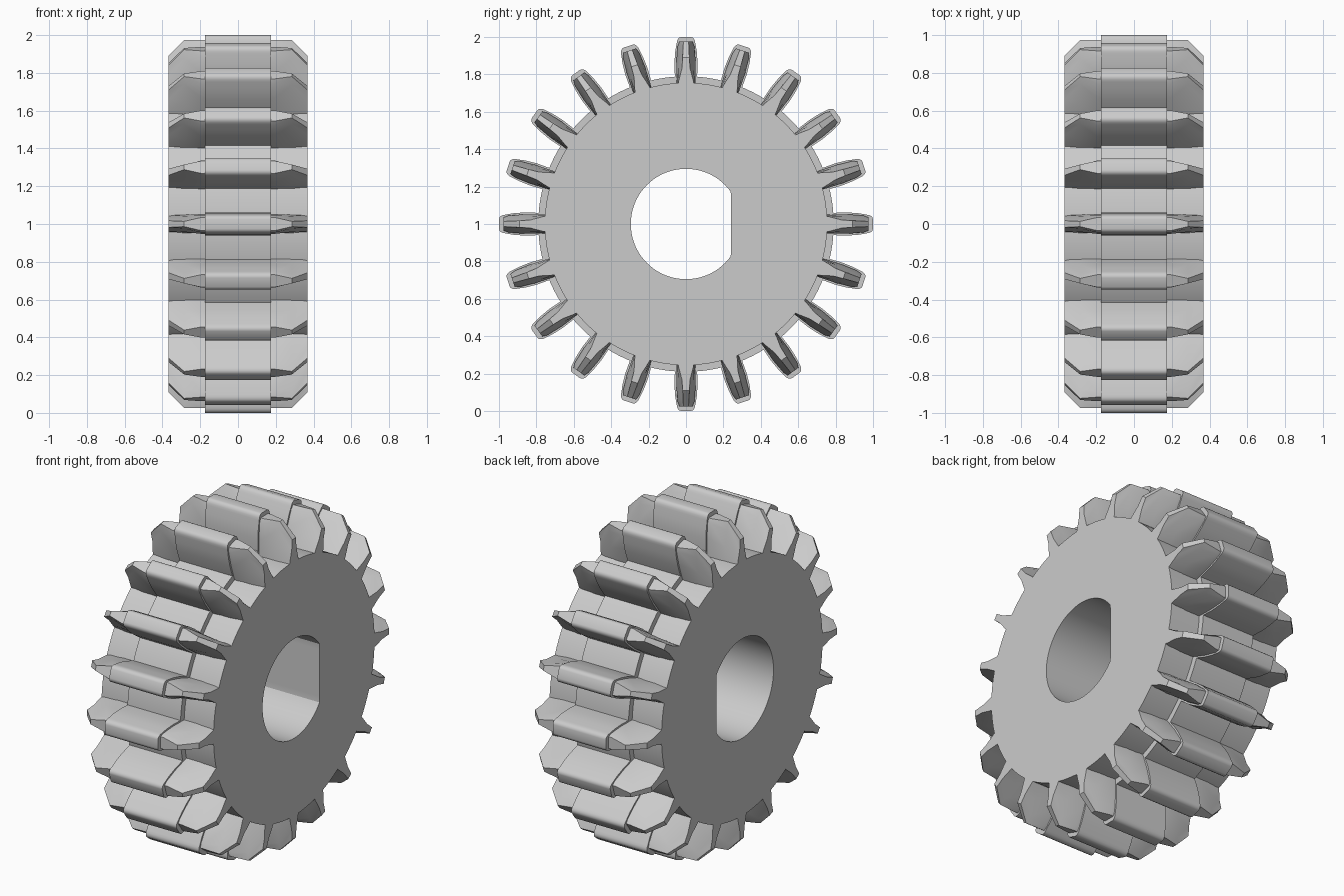
import bpy, bmesh, math
from mathutils import Vector

cube = bpy.data.objects.get("Cube")
if cube:
    bpy.data.objects.remove(cube)

TEETH = 20
HALF, MID = 0.368, 0.174          # half widths of the gear and its middle band
ROOT, MID_ROOT = 0.755, 0.79      # root radii of the ends and the middle band

steel = bpy.data.materials.new("grey_steel")
steel.use_nodes = True
GREY = (0.6, 0.6, 0.6, 1)
steel.diffuse_color = GREY
steel.node_tree.nodes["Principled BSDF"].inputs["Base Color"].default_value = GREY


def finish(bm, name):
    bmesh.ops.recalc_face_normals(bm, faces=bm.faces)
    mesh = bpy.data.meshes.new(name)
    bm.to_mesh(mesh)
    bm.free()
    mesh.materials.append(steel)
    obj = bpy.data.objects.new(name, mesh)
    bpy.context.collection.objects.link(obj)
    bpy.ops.object.select_all(action='DESELECT')
    obj.select_set(True)
    bpy.context.view_layer.objects.active = obj
    bpy.ops.object.shade_smooth_by_angle(angle=math.radians(28))


def place(x, r, t, a):
    """Point at axial x, radius r and tangent offset t for a tooth at angle a."""
    return Vector((x, r * math.cos(a) - t * math.sin(a),
                   1 + r * math.sin(a) + t * math.cos(a)))


def loft(bm, sections, a):
    """Skin a list of (x, half profile) sections, mirrored across the tooth."""
    rings = []
    for x, half in sections:
        outline = half + [(r, -t) for r, t in reversed(half)]
        rings.append([bm.verts.new(place(x, r, t, a)) for r, t in outline])
    n = len(rings[0])
    for p, q in zip(rings, rings[1:]):
        for i in range(n):
            j = (i + 1) % n
            bm.faces.new((p[i], p[j], q[j], q[i]))
    bm.faces.new(rings[0])
    bm.faces.new(rings[-1])


# Hub with raised middle band and a D-shaped bore
def bore(a):
    c = math.cos(a)
    return min(0.295, 0.24 / c) if c > 0.1 else 0.295


bm = bmesh.new()
STEPS = 120
loops = []
for s in range(STEPS):
    a = math.tau * s / STEPS
    b = bore(a)
    profile = [(-HALF, b), (-HALF, ROOT), (-MID, ROOT), (-MID, MID_ROOT),
               (MID, MID_ROOT), (MID, ROOT), (HALF, ROOT), (HALF, b)]
    loops.append([bm.verts.new(place(x, r, 0, a)) for x, r in profile])
for s in range(STEPS):
    p, q = loops[s], loops[(s + 1) % STEPS]
    for i in range(len(p)):
        j = (i + 1) % len(p)
        bm.faces.new((p[i], p[j], q[j], q[i]))
finish(bm, "hub")

# Middle teeth: straight prisms with rounded tips
flank = [(0.74, 0.058), (0.80, 0.06), (0.86, 0.062), (0.92, 0.058), (0.965, 0.05)]
tip = [(0.965 + 0.035 * math.sin(k * math.pi / 8),
        0.025 + 0.025 * math.cos(k * math.pi / 8)) for k in range(1, 5)]
bm = bmesh.new()
for k in range(TEETH):
    loft(bm, [(-MID, flank + tip), (MID, flank + tip)], math.tau * k / TEETH)
finish(bm, "middle_teeth")

# End teeth: pointed lead-ins with chamfered tips
full = [(0.72, 0.05), (0.86, 0.052), (0.95, 0.045), (0.975, 0.035)]
ridge = [(0.72, 0.05), (0.83, 0.042), (0.93, 0.024), (0.975, 0.014)]
nose = [(0.72, 0.048), (0.77, 0.038), (0.83, 0.022), (0.89, 0.018)]
for side, name in ((1, "left_end_teeth"), (-1, "right_end_teeth")):
    bm = bmesh.new()
    for k in range(TEETH):
        loft(bm, [(side * (MID - 0.01), full), (side * (MID + 0.02), full),
                  (side * 0.285, ridge), (side * HALF, nose)], math.tau * k / TEETH)
    finish(bm, name)
